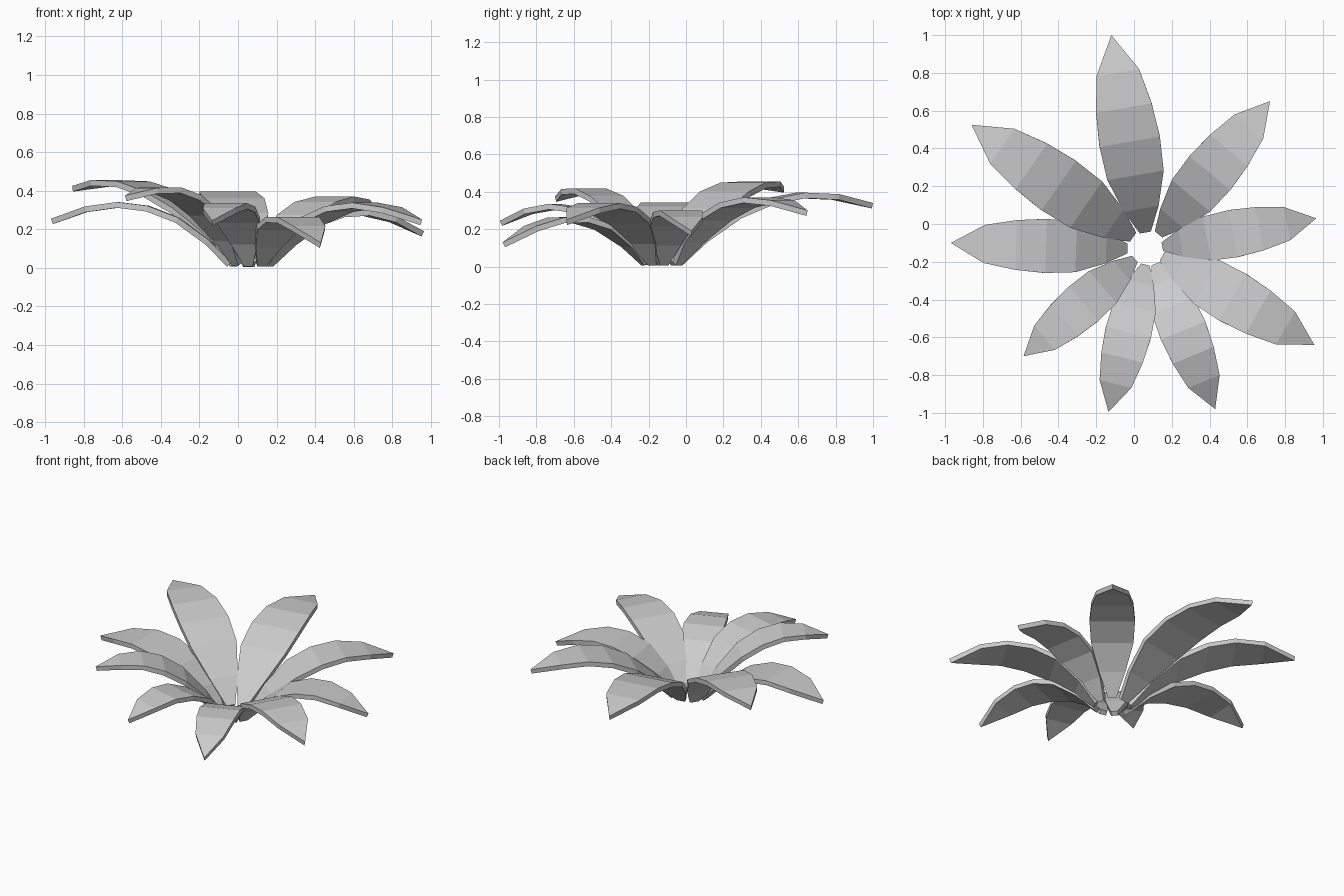
import bpy
from mathutils import Vector

if "Cube" in bpy.data.objects:
    bpy.data.objects.remove(bpy.data.objects["Cube"])

# Leaf outline along its length: fraction, half width / length, arch height share
ROWS = [(0.0, 0.028, 0.0), (0.12, 0.088, 0.47), (0.29, 0.143, 0.88),
        (0.46, 0.153, 1.0), (0.63, 0.141, 0.90), (0.81, 0.108, 0.56)]
ARCH = 0.19
BASE_Z = 0.027

# Each leaf: base (x, y), tip (x, y, z)
LEAVES = [((0.06, -0.045), (-0.12, 1.0, 0.34)),
          ((0.13, -0.055), (0.72, 0.65, 0.30)),
          ((0.15, -0.12), (0.965, 0.03, 0.19)),
          ((0.15, -0.17), (0.955, -0.64, 0.25)),
          ((0.115, -0.21), (0.43, -0.98, 0.13)),
          ((0.06, -0.215), (-0.135, -0.995, 0.245)),
          ((0.005, -0.185), (-0.585, -0.70, 0.375)),
          ((-0.035, -0.13), (-0.97, -0.10, 0.255)),
          ((-0.005, -0.07), (-0.86, 0.525, 0.425))]


def leaf(name, base, tip):
    start, end = Vector((*base, BASE_Z)), Vector(tip)
    flat = Vector((end.x - start.x, end.y - start.y, 0))
    side = Vector((-flat.y, flat.x, 0))          # same length as the leaf
    verts = []
    for u, half, arch in ROWS:
        mid = start.lerp(end, u) + Vector((0, 0, ARCH * arch))
        verts += [mid - side * half, mid + side * half]
    verts.append(end)
    n = len(ROWS)
    faces = [(2 * i, 2 * i + 2, 2 * i + 3, 2 * i + 1) for i in range(n - 1)]
    faces.append((2 * n - 2, 2 * n, 2 * n - 1))
    mesh = bpy.data.meshes.new(name)
    mesh.from_pydata(verts, [], faces)
    obj = bpy.data.objects.new(name, mesh)
    bpy.context.collection.objects.link(obj)
    # Leaf thickness grows downwards from the upper surface
    solid = obj.modifiers.new("thickness", 'SOLIDIFY')
    solid.thickness = 0.03
    solid.offset = -1


# Ring of arching leaves
for i, (base, tip) in enumerate(LEAVES, 1):
    leaf(f"leaf_{i}", base, tip)
